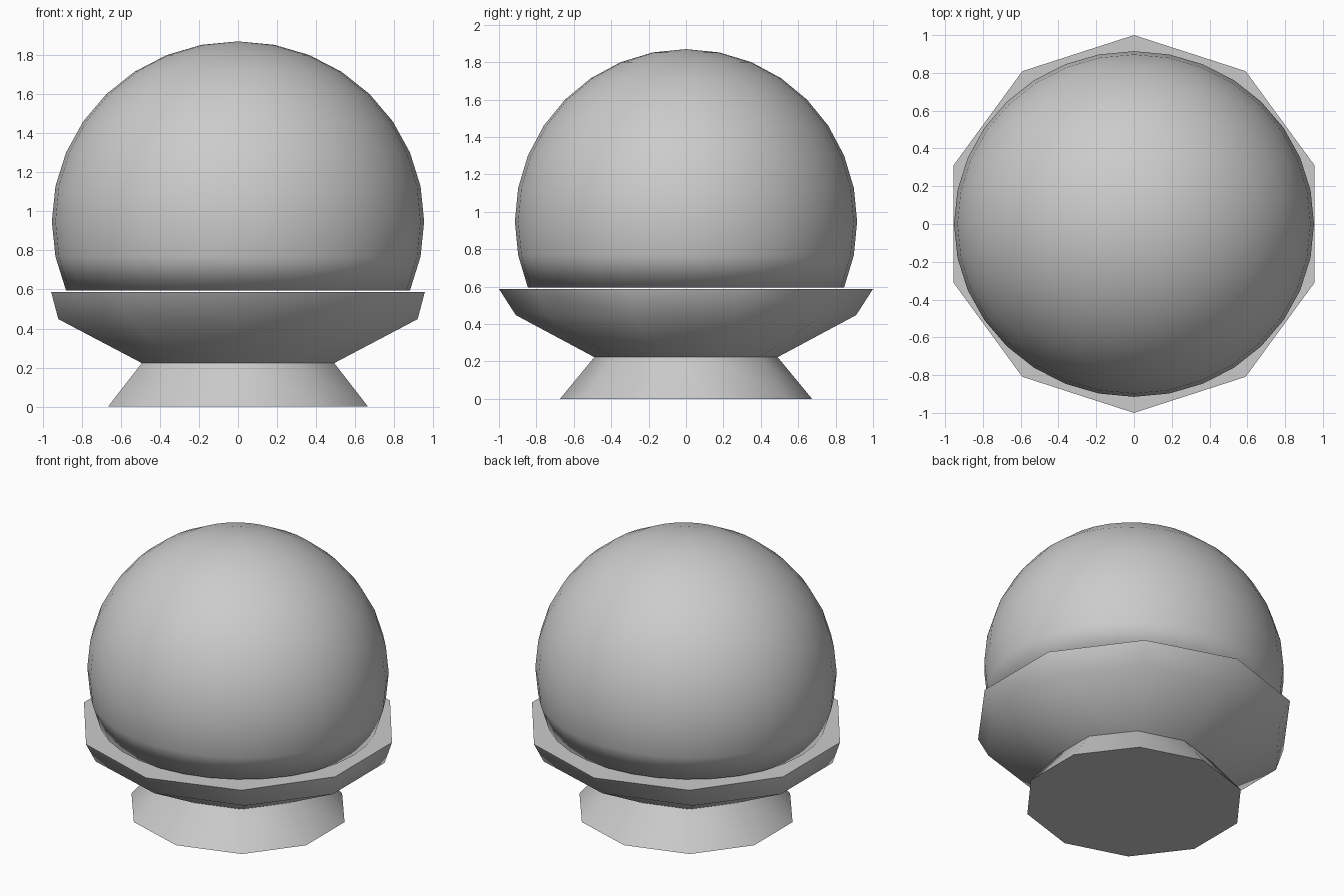
import bpy, bmesh
from math import sin, cos, pi, radians

if "Cube" in bpy.data.objects:
    bpy.data.objects.remove(bpy.data.objects["Cube"])


def finish(name, bm, angle):
    bmesh.ops.recalc_face_normals(bm, faces=bm.faces)
    mesh = bpy.data.meshes.new(name)
    bm.to_mesh(mesh)
    bm.free()
    obj = bpy.data.objects.new(name, mesh)
    bpy.context.collection.objects.link(obj)
    bpy.ops.object.select_all(action='DESELECT')
    obj.select_set(True)
    bpy.context.view_layer.objects.active = obj
    bpy.ops.object.shade_smooth_by_angle(angle=radians(angle))
    return obj


def loft(name, rings, sides):
    """Capped stack of elliptical rings (rx, ry, z), first corner on +y."""
    bm = bmesh.new()
    loops = [[bm.verts.new((rx * sin(2 * pi * i / sides),
                            ry * cos(2 * pi * i / sides), z))
              for i in range(sides)] for rx, ry, z in rings]
    for a, b in zip(loops, loops[1:]):
        for i in range(sides):
            j = (i + 1) % sides
            bm.faces.new((a[i], a[j], b[j], b[i]))
    bm.faces.new(loops[0])
    bm.faces.new(loops[-1])
    return finish(name, bm, 50)


# Ten-sided stand: flared foot, narrow neck, wide bowl with flat top
loft("stand", [(0.70, 0.674, 0.0), (0.518, 0.49, 0.223),
               (0.967, 0.91, 0.448), (1.006, 1.0, 0.588)], 10)

# Thin globe, slightly wider in x, cut off two rings below its equator
bm = bmesh.new()
bmesh.ops.create_uvsphere(bm, u_segments=32, v_segments=16, radius=1)
low = [v for v in bm.verts if v.co.z < -0.45]
bmesh.ops.delete(bm, geom=low, context='VERTS')
for v in bm.verts:
    v.co = (v.co.x * 0.953, v.co.y * 0.915, v.co.z * 0.922 + 0.948)
globe = finish("globe", bm, 40)
shell = globe.modifiers.new("shell", 'SOLIDIFY')
shell.thickness = 0.018
shell.offset = -1
